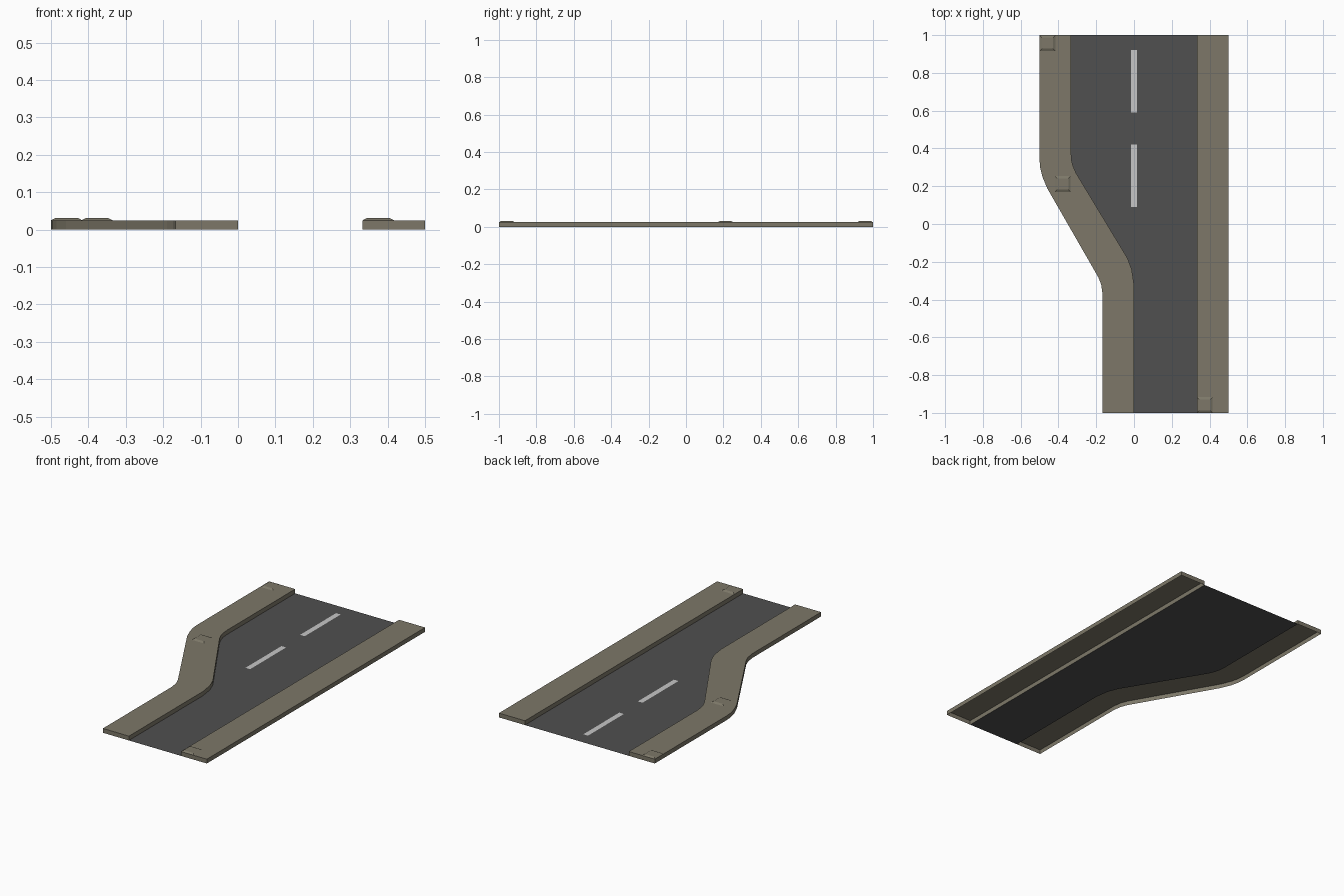
import bpy, bmesh

if "Cube" in bpy.data.objects:
    bpy.data.objects.remove(bpy.data.objects["Cube"])

H = 0.025  # pavement height


def material(name, rgb):
    m = bpy.data.materials.new(name)
    m.diffuse_color = (*rgb, 1)
    m.use_nodes = True
    m.node_tree.nodes["Principled BSDF"].inputs["Base Color"].default_value = m.diffuse_color
    return m


ASPHALT = material("asphalt grey", (0.08, 0.08, 0.08))
STONE = material("pavement stone", (0.205, 0.187, 0.14))
PAINT = material("lane white", (0.57, 0.57, 0.57))


def build(name, verts, faces, mat):
    me = bpy.data.meshes.new(name)
    me.from_pydata(verts, [], faces)
    me.materials.append(mat)
    ob = bpy.data.objects.new(name, me)
    bpy.context.collection.objects.link(ob)
    return ob


def strip(left, right, z):
    """Flat ribbon between two matching edge lines, running along +y."""
    n = len(left)
    verts = [(x, y, z) for x, y in left + right]
    faces = [(i, n + i, n + i + 1, i + 1) for i in range(n - 1)]
    return verts, faces


def pavement(name, left, right):
    """Raised ribbon with walls, open underneath."""
    verts, faces = strip(left, right, H)
    n = len(left)
    loop = list(range(n, 2 * n)) + list(range(n - 1, -1, -1))
    verts += [(x, y, 0) for x, y, _ in verts]
    for a, b in zip(loop, loop[1:] + loop[:1]):
        faces.append((a, a + 2 * n, b + 2 * n, b))
    build(name, verts, faces, STONE)


# Edge lines from the narrow front to the wide back
outer = [(-.1667, -1), (-.1667, -.37), (-.174, -.32), (-.19, -.28),
         (-.46, .19), (-.485, .25), (-.497, .30), (-.5, .34), (-.5, 1)]
inner = [(0, -1), (0, -.32), (-.012, -.24), (-.035, -.18),
         (-.307, .27), (-.322, .305), (-.33, .335), (-.3333, .38), (-.3333, 1)]
kerb = [(.3333, y) for _, y in inner]

pavement("left_pavement", outer, inner)
pavement("right_pavement", [(.3333, -1), (.3333, 1)], [(.5, -1), (.5, 1)])
build("road", *strip(inner, kerb, 0), ASPHALT)

# Centre line dashes
for i, y in enumerate((.09, .59)):
    build(f"lane_dash_{i + 1}",
          *strip([(-.015, y), (-.015, y + .33)], [(.015, y), (.015, y + .33)], .001), PAINT)

# Low raised slabs with sloping sides
for i, (x, y) in enumerate([(-.458, .958), (-.377, .212), (.375, -.958)]):
    verts = [(x + sx * r, y + sy * r, z) for r, z in ((.0415, H), (.03, .031))
             for sx, sy in ((-1, -1), (1, -1), (1, 1), (-1, 1))]
    faces = [(4, 5, 6, 7)] + [(k, (k + 1) % 4, (k + 1) % 4 + 4, k + 4) for k in range(4)]
    build(f"raised_slab_{i + 1}", verts, faces, STONE)
